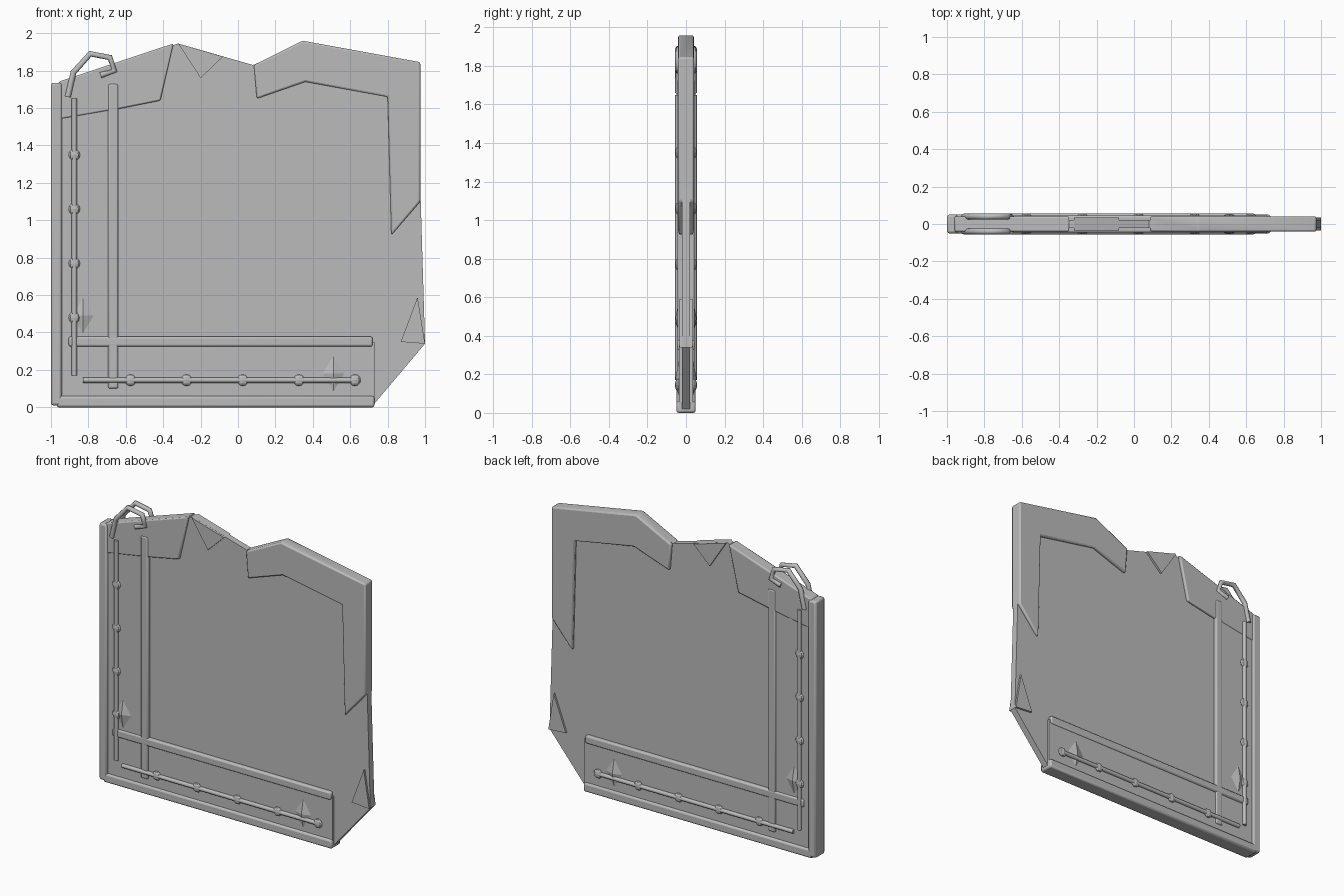
import bpy, bmesh, math

cube = bpy.data.objects.get("Cube")
if cube:
    bpy.data.objects.remove(cube, do_unlink=True)

grey = bpy.data.materials.new("plain grey")
grey.use_nodes = True
GREY = (0.5, 0.5, 0.5, 1)
grey.diffuse_color = GREY
grey.node_tree.nodes["Principled BSDF"].inputs["Base Color"].default_value = GREY


def add_mesh(name, bm, bevel=0.0):
    bmesh.ops.recalc_face_normals(bm, faces=bm.faces)
    mesh = bpy.data.meshes.new(name)
    bm.to_mesh(mesh)
    bm.free()
    obj = bpy.data.objects.new(name, mesh)
    bpy.context.collection.objects.link(obj)
    mesh.materials.append(grey)
    if bevel:
        mod = obj.modifiers.new("soft_edges", 'BEVEL')
        mod.width = bevel
        mod.segments = 2
        mod.limit_method = 'ANGLE'
        bpy.ops.object.select_all(action='DESELECT')
        obj.select_set(True)
        bpy.context.view_layer.objects.active = obj
        bpy.ops.object.shade_smooth_by_angle(angle=math.radians(40))
    return obj


def slab(name, outline, half, bevel=0.0):
    """Extrude an x-z outline symmetrically through the thickness."""
    bm = bmesh.new()
    front = [bm.verts.new((x, -half, z)) for x, z in outline]
    back = [bm.verts.new((x, half, z)) for x, z in outline]
    bm.faces.new(front)
    bm.faces.new(back[::-1])
    for i in range(len(outline)):
        j = (i + 1) % len(outline)
        bm.faces.new((front[j], front[i], back[i], back[j]))
    return add_mesh(name, bm, bevel)


def box(name, x0, x1, z0, z1, half, bevel=0.0):
    return slab(name, [(x0, z0), (x1, z0), (x1, z1), (x0, z1)], half, bevel)


def tube(name, points, y, radius):
    """Round rod that follows a path at a fixed depth."""
    curve = bpy.data.curves.new(name, 'CURVE')
    curve.dimensions = '3D'
    curve.bevel_depth = radius
    curve.bevel_resolution = 2
    curve.use_fill_caps = True
    spline = curve.splines.new('POLY')
    spline.points.add(len(points) - 1)
    for p, (x, z) in zip(spline.points, points):
        p.co = (x, y, z, 1)
    obj = bpy.data.objects.new(name, curve)
    bpy.context.collection.objects.link(obj)
    curve.materials.append(grey)
    bpy.ops.object.select_all(action='DESELECT')
    obj.select_set(True)
    bpy.context.view_layer.objects.active = obj
    bpy.ops.object.convert(target='MESH')


def stud(name, x, y, z):
    bm = bmesh.new()
    bmesh.ops.create_uvsphere(bm, u_segments=8, v_segments=6, radius=0.031)
    bmesh.ops.scale(bm, vec=(1, 0.5, 1), verts=bm.verts)
    bmesh.ops.translate(bm, vec=(x, y, z), verts=bm.verts)
    add_mesh(name, bm)


def gem(name, x, z, side):
    """Shallow four-sided diamond point."""
    bm = bmesh.new()
    base = [bm.verts.new((x + dx, side * 0.034, z + dz))
            for dx, dz in ((0.065, 0), (0, 0.105), (-0.065, 0), (0, -0.105))]
    tip = bm.verts.new((x, side * 0.055, z))
    bm.faces.new(base)
    for i in range(4):
        bm.faces.new((base[i], base[(i + 1) % 4], tip))
    add_mesh(name, bm)


# Thin core and raised triangular chips
slab("core_panel", [(-0.97, 0.02), (0.73, 0.02), (1.0, 0.34), (0.965, 1.5),
                    (0.95, 1.83), (0.34, 1.94), (0.08, 1.83), (-0.32, 1.945),
                    (-0.97, 1.73)], 0.022)
slab("top_chip", [(-0.32, 1.945), (-0.2, 1.76), (-0.08, 1.875)], 0.035)
slab("side_chip", [(1.0, 0.34), (0.96, 0.59), (0.87, 0.35)], 0.035)

# Corner armour
slab("right_corner_plate", [(0.085, 1.83), (0.345, 1.96), (0.975, 1.845),
                            (0.975, 1.1), (0.82, 0.92), (0.80, 1.66),
                            (0.36, 1.74), (0.10, 1.65)], 0.041, 0.01)
slab("left_corner_plate", [(-0.96, 1.74), (-0.345, 1.945), (-0.415, 1.64),
                           (-0.64, 1.595), (-0.96, 1.54)], 0.041, 0.008)

# Side and bottom plates with their edge bars and ribs
box("side_plate", -0.96, -0.64, 0.03, 1.62, 0.036)
box("bottom_plate", -0.96, 0.73, 0.03, 0.35, 0.036)
box("side_bar", -1.0, -0.942, 0.01, 1.735, 0.05, 0.012)
box("bottom_bar", -0.97, 0.73, 0.0, 0.06, 0.05, 0.012)
box("side_rib", -0.695, -0.64, 0.1, 1.73, 0.045, 0.01)
box("bottom_rib", -0.905, 0.72, 0.325, 0.378, 0.046, 0.01)

# Rods, studs, gems and hooks on both faces
HOOK = [(-0.91, 1.66), (-0.88, 1.79), (-0.79, 1.89), (-0.685, 1.87),
        (-0.66, 1.8), (-0.735, 1.775)]
for side, label in ((-1, "front"), (1, "back")):
    depth = side * 0.042
    tube(label + "_side_rod", [(-0.875, 0.17), (-0.875, 1.65)], depth, 0.014)
    tube(label + "_bottom_rod", [(-0.83, 0.145), (0.62, 0.145)], depth, 0.014)
    tube(label + "_hook", HOOK, side * 0.04, 0.016)
    for i in range(4):
        stud(f"{label}_side_stud_{i + 1}", -0.875, depth, 0.48 + 0.29 * i)
    for i in range(5):
        stud(f"{label}_bottom_stud_{i + 1}", -0.575 + 0.3 * i, depth, 0.145)
    gem(label + "_side_gem", -0.83, 0.49, side)
    gem(label + "_bottom_gem", 0.51, 0.18, side)
